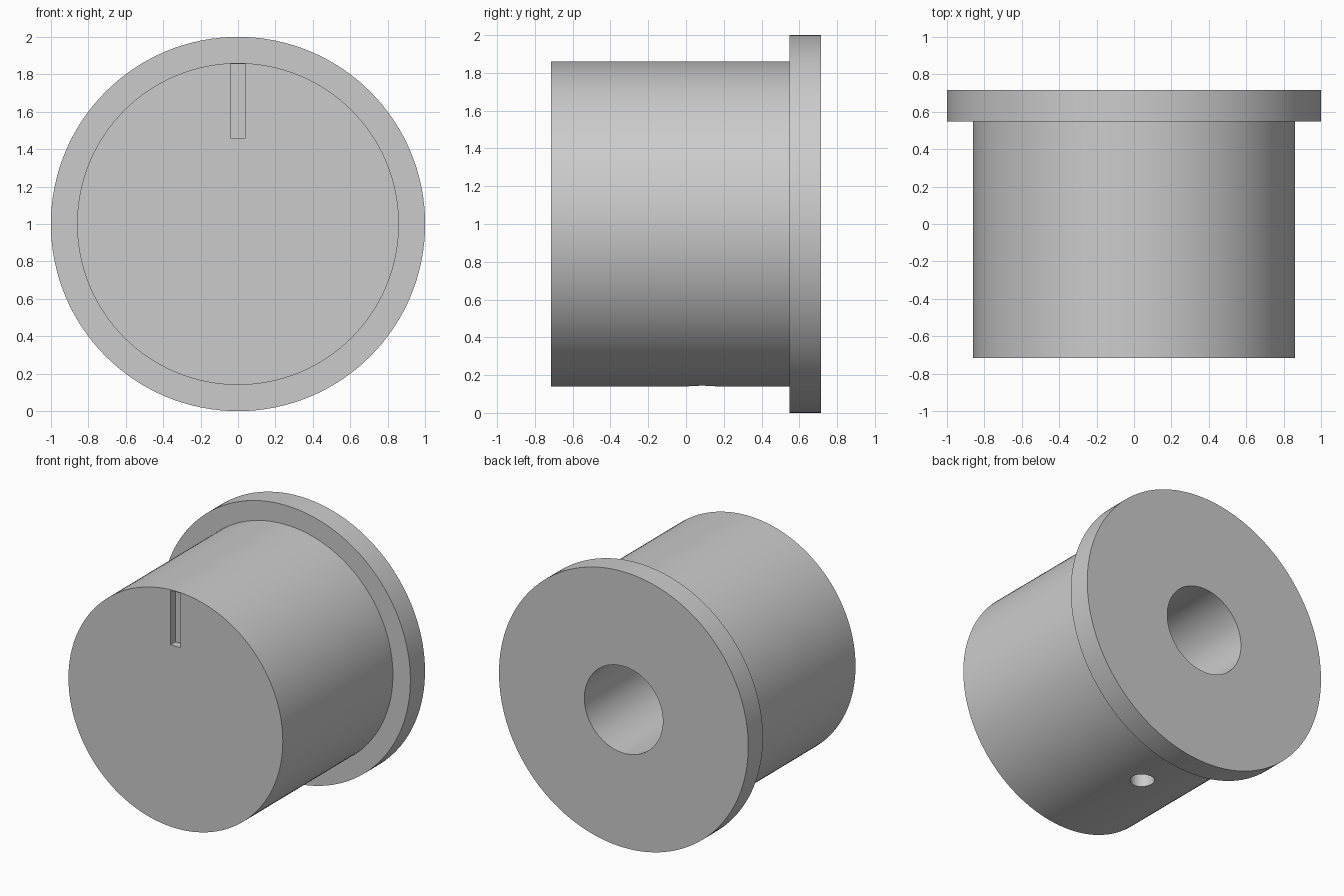
import bpy, bmesh, math
from mathutils import Vector, Matrix

if "Cube" in bpy.data.objects:
    bpy.data.objects.remove(bpy.data.objects["Cube"])

SEGMENTS = 128


def lathe(name, profile):
    """Revolve (radius, y) points around the horizontal y axis at z = 1."""
    bm = bmesh.new()
    verts = [bm.verts.new((0, y, 1 + r)) for r, y in profile]
    edges = [bm.edges.new(pair) for pair in zip(verts, verts[1:])]
    bmesh.ops.spin(bm, geom=verts + edges, cent=(0, 0, 1), axis=(0, 1, 0),
                   angle=math.tau, steps=SEGMENTS)
    bmesh.ops.remove_doubles(bm, verts=bm.verts, dist=1e-4)
    bmesh.ops.recalc_face_normals(bm, faces=bm.faces)
    mesh = bpy.data.meshes.new(name)
    bm.to_mesh(mesh)
    bm.free()
    obj = bpy.data.objects.new(name, mesh)
    bpy.context.collection.objects.link(obj)
    return obj


def cut(target, cutter):
    """Subtract the cutter from the target, then remove the cutter."""
    cutter.hide_render = True
    mod = target.modifiers.new("cut", 'BOOLEAN')
    mod.operation = 'DIFFERENCE'
    mod.solver = 'EXACT'
    mod.object = cutter
    bpy.context.view_layer.objects.active = target
    bpy.ops.object.modifier_apply(modifier=mod.name)
    bpy.data.objects.remove(cutter)


# Knob: grip, rear flange and blind shaft bore in one turned profile
knob = lathe("knob", [(0, -0.715), (0.86, -0.715), (0.86, 0.547), (1, 0.547),
                      (1, 0.715), (0.315, 0.715), (0.315, -0.3), (0, -0.3)])

# Pointer slot in the front face, stopping just inside the rim
bpy.ops.mesh.primitive_cube_add(size=1, location=(0, -0.715, 1.657))
slot = bpy.context.object
slot.name = "pointer_slot_cutter"
slot.scale = (0.08, 0.11, 0.394)
cut(knob, slot)

# Set screw hole from the underside into the bore
bpy.ops.mesh.primitive_cylinder_add(vertices=48, radius=0.08, depth=0.85,
                                    location=(0, 0.085, 0.425))
screw_hole = bpy.context.object
screw_hole.name = "screw_hole_cutter"
cut(knob, screw_hole)

# Smooth round walls with crisp edges
bpy.ops.object.select_all(action='DESELECT')
knob.select_set(True)
bpy.context.view_layer.objects.active = knob
bpy.ops.object.shade_smooth_by_angle(angle=math.radians(30))
